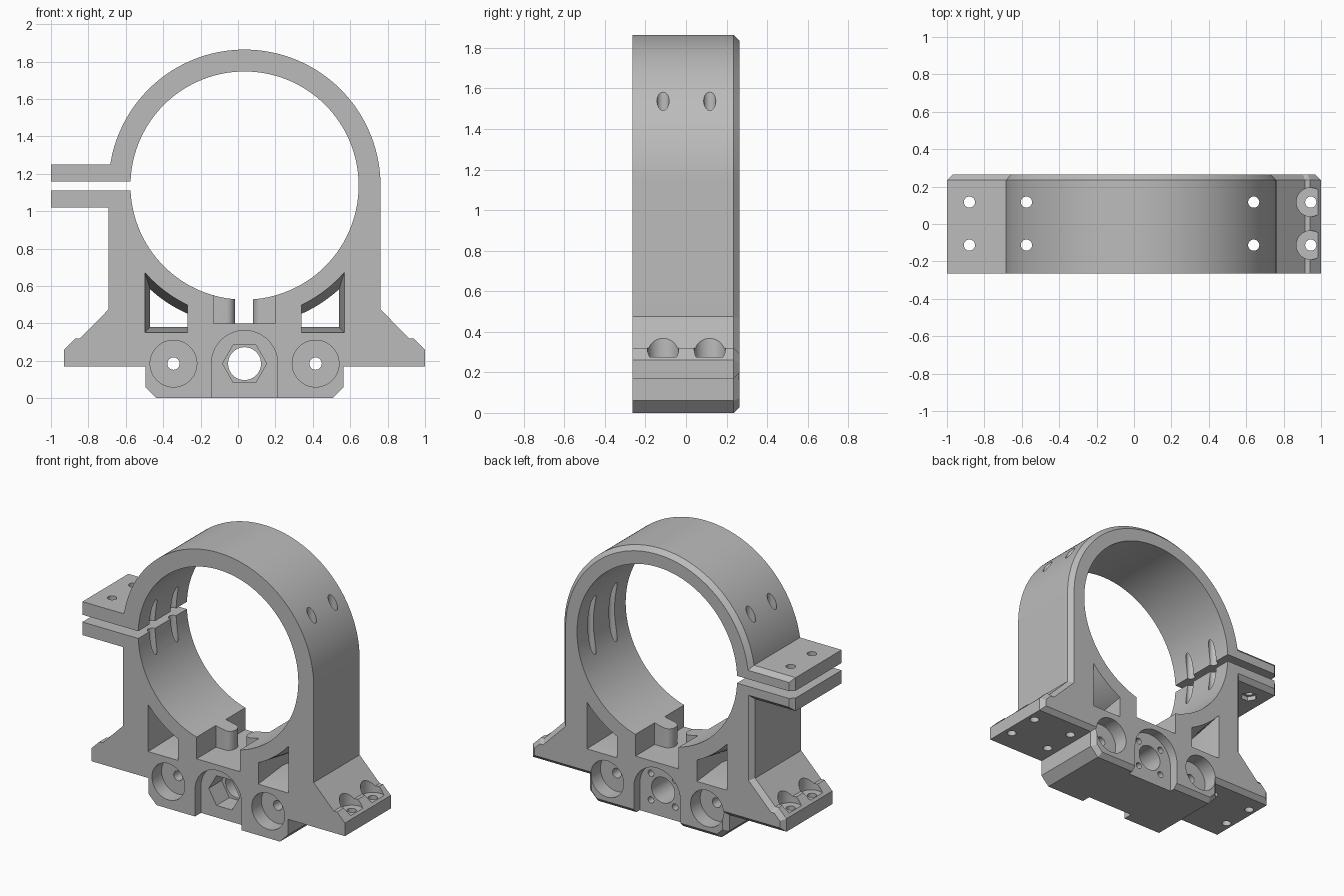
import bpy, bmesh, math
from math import sin, cos, pi, sqrt, radians

old = bpy.data.objects.get("Cube")
if old:
    bpy.data.objects.remove(old, do_unlink=True)

CX, CZ = 0.035, 1.137        # ring axis
R_OUT, R_IN = 0.727, 0.61
HALF = 0.265                 # half depth
BOLT_Z = 0.185

grey = bpy.data.materials.new("plain grey")
grey.use_nodes = True
colour = (0.5, 0.5, 0.5, 1)
grey.diffuse_color = colour
grey.node_tree.nodes["Principled BSDF"].inputs["Base Color"].default_value = colour


def loft(name, rings):
    """Closed solid through rings of 3D points."""
    bm = bmesh.new()
    rows = [[bm.verts.new(p) for p in ring] for ring in rings]
    n = len(rows[0])
    for a, b in zip(rows, rows[1:]):
        for i in range(n):
            j = (i + 1) % n
            bm.faces.new((a[i], a[j], b[j], b[i]))
    bm.faces.new(rows[0])
    bm.faces.new(rows[-1])
    bmesh.ops.recalc_face_normals(bm, faces=bm.faces)
    mesh = bpy.data.meshes.new(name)
    bm.to_mesh(mesh)
    bm.free()
    mesh.materials.append(grey)
    obj = bpy.data.objects.new(name, mesh)
    bpy.context.collection.objects.link(obj)
    return obj


def prism_y(name, outline, y0, y1):
    return loft(name, [[(x, y, z) for x, z in outline] for y in (y0, y1)])


def prism_z(name, outline, z0, z1):
    return loft(name, [[(x, y, z) for x, y in outline] for z in (z0, z1)])


def arc(cx, cy, r, a0=0, a1=360, n=32, ry=None):
    """Points on an arc; a full circle leaves out the repeated end."""
    last = n if abs(a1 - a0) >= 360 else n + 1
    angles = [radians(a0 + (a1 - a0) * i / n) for i in range(last)]
    return [(cx + r * cos(a), cy + (ry or r) * sin(a)) for a in angles]


def box(x0, x1, y0, y1):
    return [(x0, y0), (x1, y0), (x1, y1), (x0, y1)]


# Body: outer outline, half of the base mirrored about the ring axis
base = [(0.47, 0), (0.53, 0.06), (0.53, 0.17), (0.965, 0.17), (0.965, 0.26),
        (0.905, 0.32), (0.88, 0.32), (R_OUT, 0.475)]
right = [(CX + x, z) for x, z in base]
left = [(CX - x, z) for x, z in reversed(base)]
ear = [(-1, 1.25), (-1, 1.02), (CX - R_OUT, 1.02)]
body = prism_y("clamp_body", right + arc(CX, CZ, R_OUT, 0, 171, 90) + ear + left, -HALF, HALF)

# Chamfer around the back face
bm = bmesh.new()
bm.from_mesh(body.data)
rim = [e for e in bm.edges if all(v.co.y > HALF - 0.001 for v in e.verts)]
bmesh.ops.bevel(bm, geom=rim, offset=0.03, offset_type='OFFSET', segments=1,
                affect='EDGES', clamp_overlap=False)
bm.to_mesh(body.data)
bm.free()

cutters = []


def cut(obj):
    obj.hide_render = True
    cutters.append(obj)


# Bore and clamp slit
cut(prism_y("bore_cutter", arc(CX, CZ, R_IN, n=120), -0.4, 0.4))
cut(prism_y("slit_cutter", box(-1.2, -0.4, 1.11, 1.16), -0.4, 0.4))

# Ear corners clipped in plan
for s in (-1, 1):
    corner = [(-1.1, s * 0.165), (-0.9, s * 0.365), (-1.1, s * 0.365)]
    cut(prism_z("ear_corner_cutter", corner, 0.9, 1.4))

# Notch under the bore, with two round-ended prongs left standing
notch = [(-0.13, -0.4), (0.2, -0.4)] + arc(0.125, 0, 0.045, 270, 90, 12, 0.055)
notch[2:2] = [(0.2, -0.055)]
notch += [(0.2, 0.055), (0.2, 0.4), (-0.13, 0.4), (-0.13, 0.055)]
notch += arc(-0.06, 0, 0.045, 90, -90, 12, 0.055) + [(-0.13, -0.055)]
cut(prism_z("notch_cutter", notch, 0.40, 0.70))


# Tapered windows below the ring
def window(side, inset):
    far, near, r = 0.535 - inset, 0.305, 0.705 + inset * 1.5
    steps = [far + (near - far) * i / 10 for i in range(11)]
    top = [(CX + side * x, CZ - sqrt(r * r - x * x)) for x in steps]
    low = 0.35 + inset
    return top + [(CX + side * near, low), (CX + side * far, low)]


for s in (-1, 1):
    rings = [[(x, y, z) for x, z in window(s, inset)]
             for y, inset in ((-0.28, 0), (0, 0.03), (0.28, 0))]
    cut(loft("window_cutter", rings))

# Cross bolts with counterbores on both faces
for s in (-1, 1):
    x = CX + s * 0.38
    cut(prism_y("bolt_hole_cutter", arc(x, BOLT_Z, 0.033, n=24), -0.4, 0.4))
    for f in (-1, 1):
        cut(prism_y("counterbore_cutter", arc(x, BOLT_Z, 0.125, n=48), f * 0.16, f * 0.4))

# Central arch recesses, hexagon pocket, round hole and small screw holes
arch = arc(CX, BOLT_Z, 0.177, 0, 180, 32) + [(CX - 0.177, -0.1), (CX + 0.177, -0.1)]
for f in (-1, 1):
    cut(prism_y("arch_recess_cutter", arch, f * 0.2, f * 0.4))
cut(prism_y("hexagon_cutter", arc(CX, BOLT_Z, 0.118, n=6), -0.3, -0.06))
cut(prism_y("centre_hole_cutter", arc(CX, BOLT_Z, 0.088, n=40), -0.4, 0.4))
for k in range(4):
    a = pi / 4 + k * pi / 2
    hole = arc(CX + 0.13 * cos(a), BOLT_Z + 0.13 * sin(a), 0.022, n=16)
    cut(prism_y("small_screw_cutter", hole, 0.08, 0.3))

# Vertical screw holes, foot counterbores and nut pockets under the ears
for y in (-0.113, 0.117):
    for x in (-0.88, -0.575, 0.64, 0.945):
        cut(prism_z("screw_hole_cutter", arc(x, y, 0.03, n=24), -0.1, 2.0))
    for x in (-0.875, 0.945):
        cut(prism_z("foot_counterbore_cutter", arc(x, y, 0.077, n=32), 0.275, 0.45))
    cut(prism_z("nut_pocket_cutter", arc(-0.88, y, 0.055, n=6), 0.95, 1.05))

# Apply the cuts
bpy.context.view_layer.objects.active = body
for cutter in cutters:
    mod = body.modifiers.new("cut", 'BOOLEAN')
    mod.operation = 'DIFFERENCE'
    mod.solver = 'EXACT'
    mod.object = cutter
    bpy.ops.object.modifier_apply(modifier=mod.name)
    bpy.data.objects.remove(cutter, do_unlink=True)

bpy.ops.object.select_all(action='DESELECT')
body.select_set(True)
bpy.ops.object.shade_smooth_by_angle(angle=radians(25))
